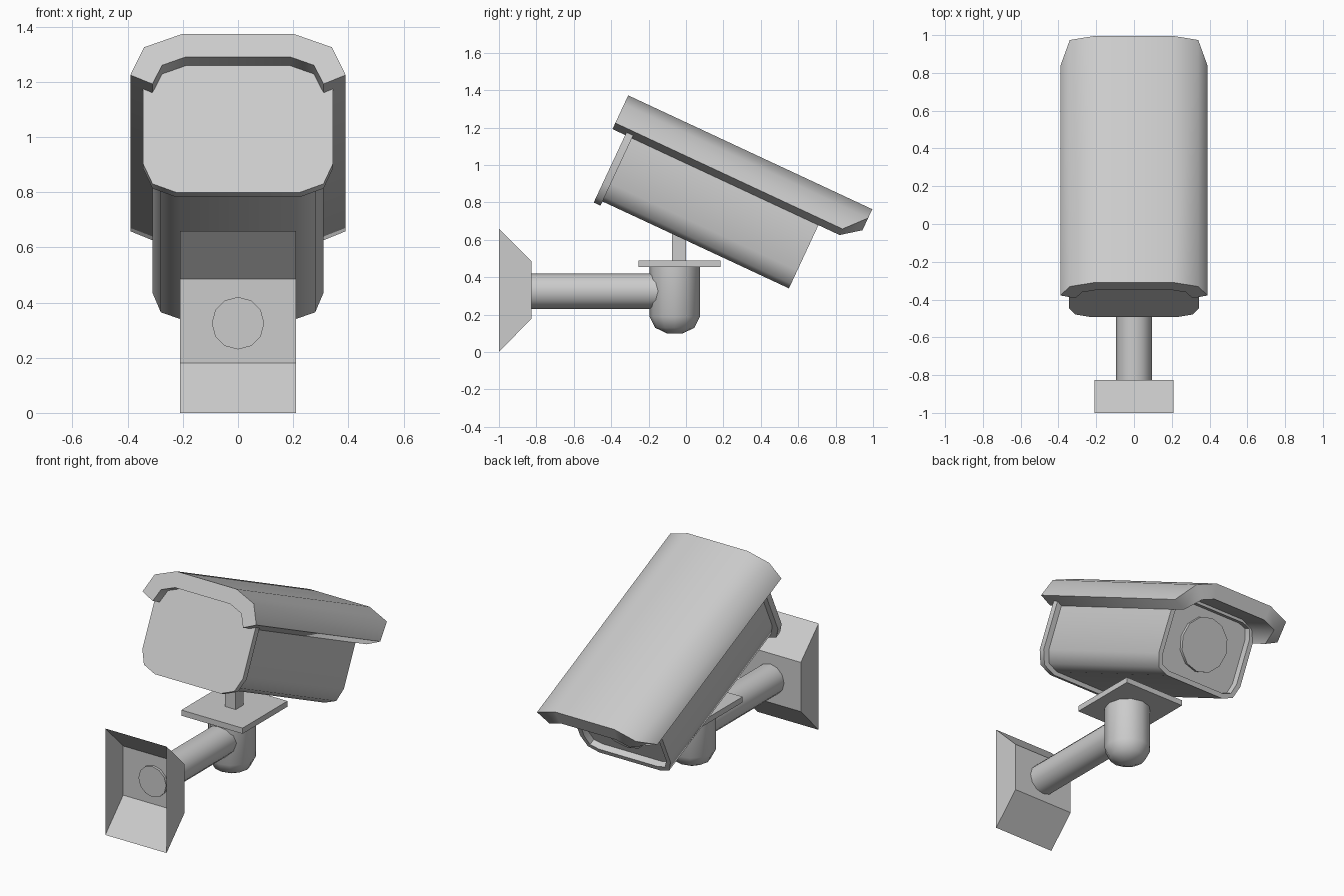
import bpy, bmesh
from math import radians, sin, cos, pi
from mathutils import Matrix

if "Cube" in bpy.data.objects:
    bpy.data.objects.remove(bpy.data.objects["Cube"])

TILT = Matrix.Rotation(radians(-25), 4, 'X')   # camera head points down towards +y


def finish(name, bm, matrix=None, smooth=True, normals=True):
    if normals:
        bmesh.ops.recalc_face_normals(bm, faces=bm.faces[:])
    if matrix:
        bm.transform(matrix)
    me = bpy.data.meshes.new(name)
    bm.to_mesh(me)
    bm.free()
    ob = bpy.data.objects.new(name, me)
    bpy.context.collection.objects.link(ob)
    if smooth:
        bpy.ops.object.select_all(action='DESELECT')
        bpy.context.view_layer.objects.active = ob
        ob.select_set(True)
        bpy.ops.object.shade_smooth_by_angle(angle=radians(50))
    return ob


def mirrored(half):
    return half + [(-x, z) for x, z in reversed(half)]


def loft(bm, rings):
    """Join rings of points with quads; returns the vertex rings."""
    vs = [[bm.verts.new(p) for p in ring] for ring in rings]
    for a, b in zip(vs, vs[1:]):
        for i in range(len(a)):
            j = (i + 1) % len(a)
            bm.faces.new((a[i], a[j], b[j], b[i]))
    return vs


def prism(name, profile, y0, y1, recess=0):
    bm = bmesh.new()
    rings = loft(bm, [[(x, y, z) for x, z in profile] for y in (y0, y1)])
    bm.faces.new(rings[0])
    front = bm.faces.new(rings[1])
    bmesh.ops.recalc_face_normals(bm, faces=bm.faces[:])
    if recess:
        bmesh.ops.inset_region(bm, faces=[front], thickness=0.03)
        bmesh.ops.inset_region(bm, faces=[front], thickness=0.003, depth=-recess)
    return finish(name, bm, TILT, normals=False)


def lathe(name, profile, matrix, sides=12):
    """Spin (radius, height) pairs round z and cap both ends."""
    bm = bmesh.new()
    rings = loft(bm, [[(r * cos(2 * pi * i / sides), r * sin(2 * pi * i / sides), h)
                       for i in range(sides)] for r, h in profile])
    bm.faces.new(rings[0])
    bm.faces.new(rings[-1])
    return finish(name, bm, matrix)


def box(name, lo, hi):
    bm = bmesh.new()
    bmesh.ops.create_cube(bm, size=1)
    for v in bm.verts:
        v.co = [(a + b) / 2 + c * (b - a) for a, b, c in zip(lo, hi, v.co)]
    return finish(name, bm, smooth=False)


# Camera housing with recessed front, and the wider rear cap
prism("housing", mirrored([(0.21, 0.541), (0.28, 0.568), (0.31, 0.646),
                           (0.31, 0.93), (0.28, 1.01), (0.21, 1.035)]),
      -0.76, 0.355, recess=0.04)
prism("rear_cap", mirrored([(0.225, 0.516), (0.31, 0.55), (0.345, 0.632),
                            (0.345, 0.94), (0.31, 1.015), (0.225, 1.045)]),
      -0.785, -0.745)

# Lens
along_y = Matrix.Rotation(radians(-90), 4, 'X')
lathe("lens", [(0.165, 0.28), (0.165, 0.335)],
      TILT @ Matrix.Translation((0, 0, 0.80)) @ along_y)

# Sun hood: bent shell with cut-back front corners
hood = mirrored([(0.205, 1.113), (0.34, 1.061), (0.39, 0.95),
                 (0.31, 0.914), (0.275, 0.989), (0.19, 1.022)])
bm = bmesh.new()
ends = loft(bm, [[(x, -0.86, z) for x, z in hood],
                 [(x, 0.48 if z < 0.96 else 0.58, z) for x, z in hood]])
for ring in ends:
    for q in ((0, 1, 4, 5), (1, 2, 3, 4), (11, 10, 7, 6), (10, 9, 8, 7), (0, 5, 6, 11)):
        bm.faces.new([ring[k] for k in q])
finish("sun_hood", bm, TILT)

# Stem and mounting plate
box("stem", (-0.037, -0.075, 0.48), (0.037, 0.0, 0.68))
box("mounting_plate", (-0.21, -0.255, 0.455), (0.21, 0.185, 0.49))

# Round-bottomed post and horizontal arm
lathe("post", [(0.135, 0.46), (0.135, 0.19), (0.105, 0.13), (0.04, 0.098)],
      Matrix.Translation((0, -0.06, 0)))
lathe("arm", [(0.095, -0.84), (0.095, -0.08)],
      Matrix.Translation((0, 0, 0.325)) @ along_y)

# Wall bracket: flared shell, open towards the wall
bm = bmesh.new()
rings = loft(bm, [[(x, y, z) for x, z in ((-0.21, a), (0.21, a), (0.21, b), (-0.21, b))]
                  for y, a, b in ((-1.0, 0.0, 0.66), (-0.825, 0.18, 0.485))])
bm.faces.new(rings[1])
finish("wall_bracket", bm, smooth=False)
